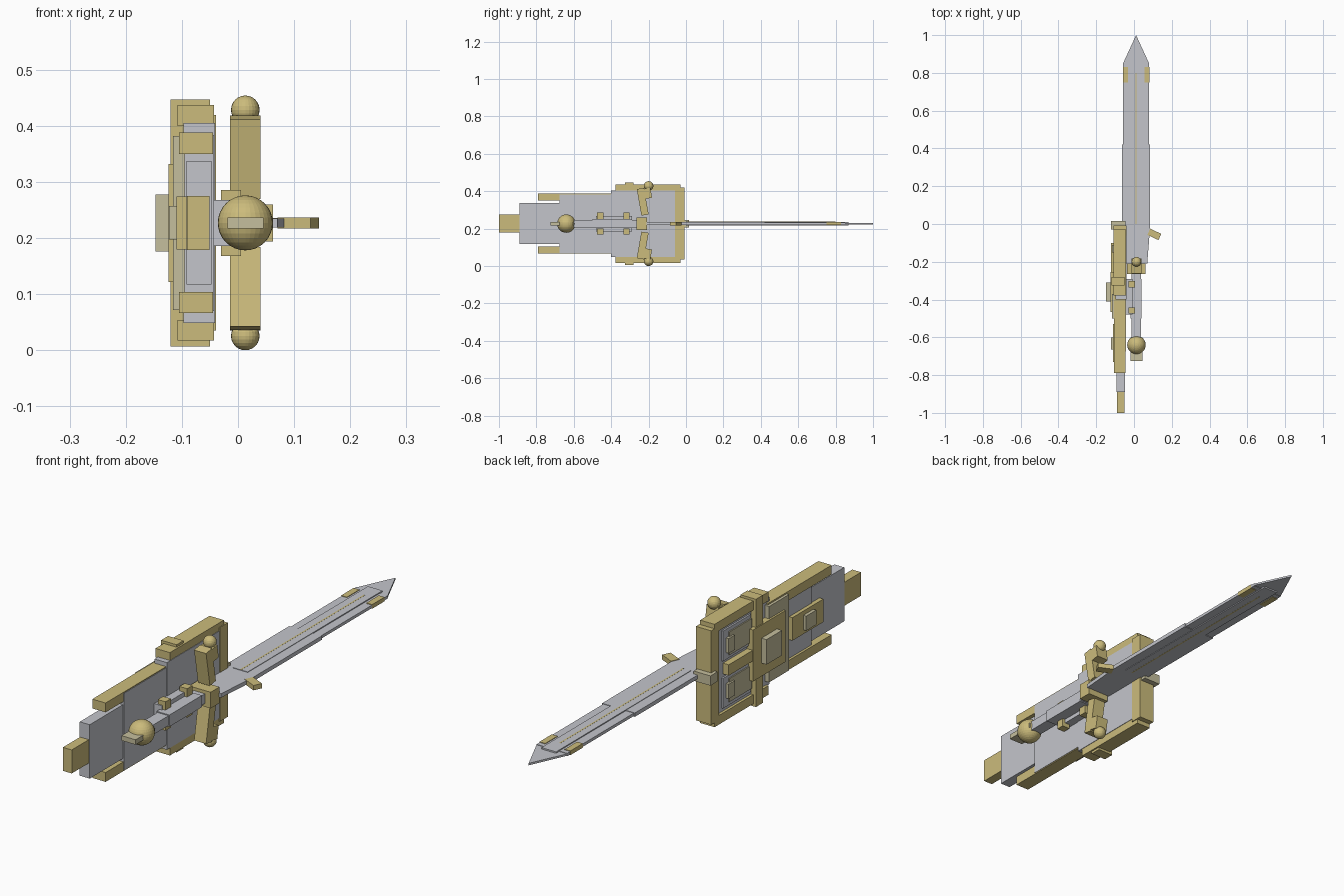
import bpy, bmesh, math
from mathutils import Matrix, Vector

if "Cube" in bpy.data.objects:
    bpy.data.objects.remove(bpy.data.objects["Cube"])


def material(name, rgb):
    m = bpy.data.materials.new(name)
    m.diffuse_color = (*rgb, 1)
    m.use_nodes = True
    m.node_tree.nodes["Principled BSDF"].inputs["Base Color"].default_value = m.diffuse_color
    return m


GOLD = material("gold", (0.60, 0.50, 0.20))
SILVER = material("silver", (0.55, 0.56, 0.60))
PALE = material("pale gold", (0.56, 0.52, 0.34))
ZC = 0.227  # height of the symmetry plane
XC = 0.013  # sword axis


def finish(name, bm, mat):
    bmesh.ops.recalc_face_normals(bm, faces=bm.faces)
    me = bpy.data.meshes.new(name)
    bm.to_mesh(me)
    bm.free()
    me.materials.append(mat)
    ob = bpy.data.objects.new(name, me)
    bpy.context.collection.objects.link(ob)
    return ob


def box(name, x, y, z, mat, rot=None):
    """Box from (min, max) ranges, optionally rotated (axis, degrees) about its centre."""
    bm = bmesh.new()
    size = [r[1] - r[0] for r in (x, y, z)]
    mid = Vector([(r[0] + r[1]) / 2 for r in (x, y, z)])
    turn = Matrix.Rotation(math.radians(rot[1]), 4, rot[0]) if rot else Matrix()
    bmesh.ops.create_cube(bm, size=1, matrix=Matrix.Translation(mid) @ turn @ Matrix.Diagonal((*size, 1)))
    return finish(name, bm, mat)


def pair(name, x, y, z, mat, rot=None):
    """Box above the symmetry plane and its twin below."""
    box("upper_" + name, x, y, z, mat, rot)
    low = (2 * ZC - z[1], 2 * ZC - z[0])
    box("lower_" + name, x, y, low, mat, (rot[0], -rot[1]) if rot else None)


def ball(name, loc, r, seg, rings):
    bm = bmesh.new()
    bmesh.ops.create_uvsphere(bm, u_segments=seg, v_segments=rings, radius=r,
                              matrix=Matrix.Translation(loc))
    finish(name, bm, GOLD)


def slab(name, outline, thick, mat):
    """Flat plate in plan, centred on the symmetry plane."""
    bm = bmesh.new()
    f = bm.faces.new([bm.verts.new((x, y, ZC - thick / 2)) for x, y in outline])
    up = bmesh.ops.extrude_face_region(bm, geom=[f])["geom"]
    bmesh.ops.translate(bm, vec=(0, 0, thick),
                        verts=[v for v in up if isinstance(v, bmesh.types.BMVert)])
    finish(name, bm, mat)


def mid(h):
    return (ZC - h, ZC + h)


# --- Sword blade ---
slab("blade_lower", [(-0.04, -0.21), (0.07, -0.21), (0.085, -0.02), (0.085, 0.42),
                     (-0.063, 0.42), (-0.063, -0.02)], 0.016, SILVER)
slab("blade_upper", [(-0.058, 0.42), (0.08, 0.42), (0.08, 0.85), (-0.058, 0.85)], 0.012, SILVER)
slab("blade_tip", [(-0.058, 0.85), (0.08, 0.85), (0.011, 1.0)], 0.008, SILVER)
box("blade_fuller", (-0.022, 0.044), (0.0, 0.87), mid(0.010), SILVER)
box("blade_inlay", (0.008, 0.014), (0.0, 0.8), mid(0.0104), GOLD)
for side in (-1, 1):
    cx = 0.011 + side * 0.057
    box("blade_edge_plate", (cx - 0.013, cx + 0.013), (0.75, 0.83), mid(0.0085), GOLD)
box("side_prong", (0.075, 0.140), (-0.073, -0.037), mid(0.010), GOLD, ("Z", -25))

# --- Crossguard ---
box("guard_block", (-0.036, 0.062), (-0.265, -0.208), mid(0.033), GOLD)
pair("guard_arm", (-0.014, 0.040), (-0.251, -0.212), (0.272, 0.416), GOLD, ("X", 10))
pair("guard_cap", (-0.014, 0.040), (-0.223, -0.186), (0.362, 0.416), GOLD, ("X", 10))
for name, z in (("upper", 0.4285), ("lower", 0.0255)):
    ball(name + "_guard_ball", (XC, -0.2, z), 0.0255, 24, 12)

# --- Grip and pommel ---
box("grip", (-0.014, 0.036), (-0.64, -0.25), mid(0.020), SILVER)
box("grip_sleeve", (-0.018, 0.040), (-0.50, -0.29), mid(0.024), SILVER)
ball("pommel", (XC, -0.64, ZC), 0.049, 32, 16)
box("pommel_tab", (-0.019, 0.045), (-0.725, -0.60), mid(0.010), PALE)

# --- Bracket holding the sword to the sheath ---
box("bracket", (-0.05, -0.008), (-0.48, -0.29), mid(0.041), SILVER)
for y in (-0.475, -0.335):
    pair("bracket_stud", (-0.030, 0.005), (y, y + 0.034), (0.252, 0.286), GOLD)

# --- Sheath body ---
box("sheath_tail", (-0.091, -0.051), (-1.0, -0.88), mid(0.048), GOLD)
box("sheath_lower_plate", (-0.092, -0.047), (-0.89, -0.60), mid(0.110), SILVER)
box("sheath_middle_plate", (-0.095, -0.043), (-0.675, -0.39), mid(0.157), SILVER)
box("sheath_upper_plate", (-0.097, -0.041), (-0.40, -0.03), mid(0.178), SILVER)
pair("sheath_rail", (-0.105, -0.045), (-0.79, -0.38), (0.350, 0.388), GOLD)
pair("frame_bar", (-0.108, -0.043), (-0.378, -0.03), (0.400, 0.437), GOLD)
box("frame_end", (-0.108, -0.0395), (-0.06, -0.008), mid(0.192), GOLD)
pair("frame_band", (-0.120, -0.050), (-0.325, -0.280), (0.37, 0.447), GOLD)
box("frame_band_back", (-0.120, -0.095), (-0.325, -0.280), mid(0.20), GOLD)
box("mouth_clasp", (-0.121, -0.045), (-0.030, 0.015), mid(0.020), PALE)

# --- Ornaments on the outer face of the sheath ---
box("outer_panel", (-0.116, -0.09), (-0.50, -0.37), mid(0.155), PALE)
box("square_plate", (-0.124, -0.09), (-0.465, -0.255), mid(0.105), GOLD)
box("square_boss", (-0.147, -0.12), (-0.41, -0.31), mid(0.051), PALE)
box("outer_strip", (-0.123, -0.09), (-0.255, -0.10), mid(0.022), GOLD)
pair("inset_panel", (-0.104, -0.09), (-0.27, -0.09), (0.262, 0.385), SILVER)
pair("inset_step", (-0.109, -0.09), (-0.27, -0.125), (0.275, 0.370), PALE)
pair("inset_tab", (-0.116, -0.09), (-0.15, -0.11), (0.290, 0.350), PALE)
box("tail_plate", (-0.110, -0.088), (-0.73, -0.53), mid(0.047), GOLD)
box("tail_boss", (-0.123, -0.105), (-0.665, -0.60), mid(0.030), PALE)
